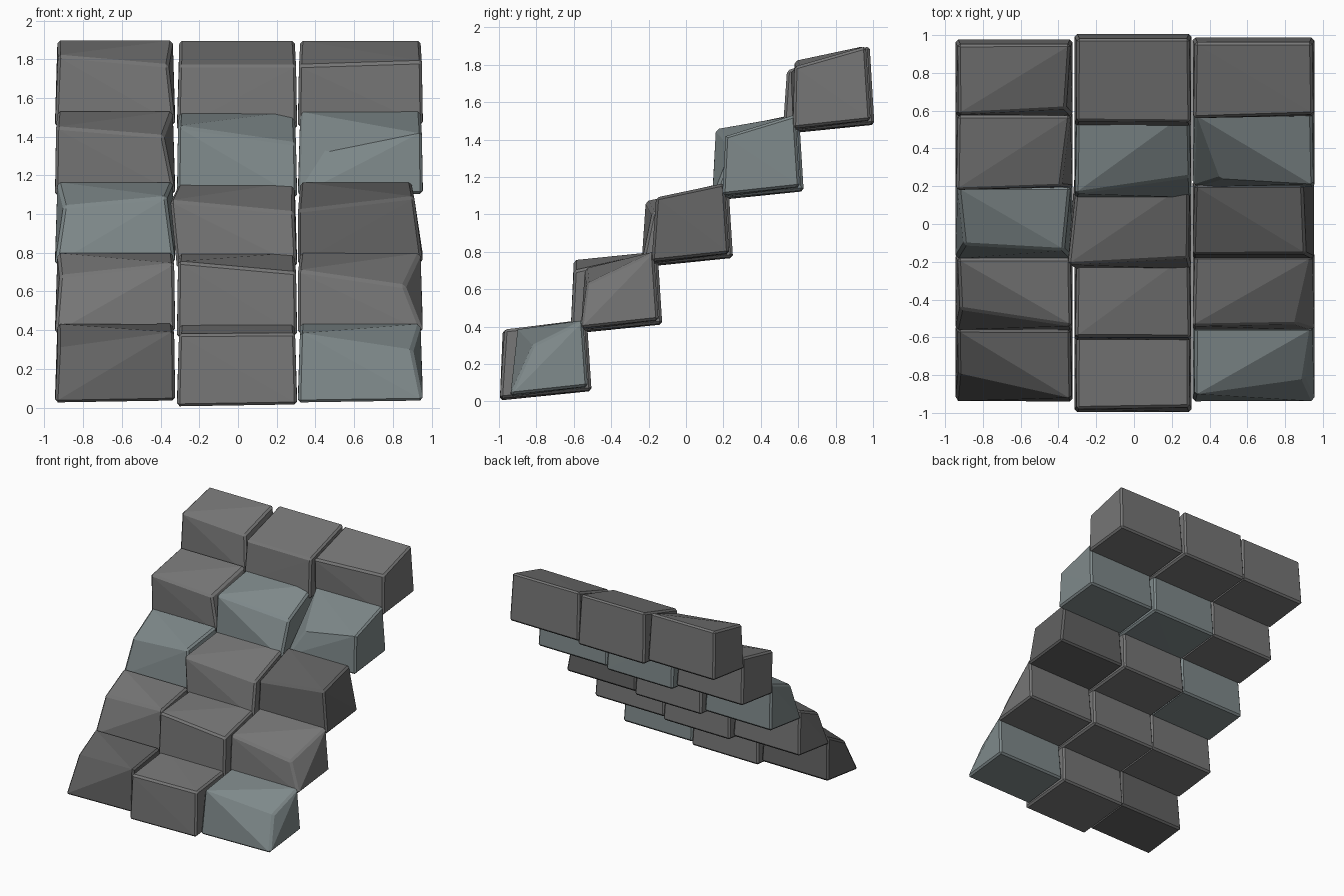
import bpy, bmesh

# Three stone tints
def tint(name, rgb):
    m = bpy.data.materials.new(name)
    m.diffuse_color = (*rgb, 1)
    return m

TINTS = [tint("grey_stone", (0.18, 0.18, 0.18)),
         tint("dark_stone", (0.12, 0.12, 0.12)),
         tint("blue_grey_stone", (0.21, 0.25, 0.255))]

# Columns: name, left x, right x, front y, back y, bottom z
COLUMNS = [("left", -0.945, -0.325, -0.94, -0.535, 0.025),
           ("centre", -0.315, 0.305, -0.995, -0.505, 0.005),
           ("right", 0.31, 0.955, -0.94, -0.525, 0.025)]

# Worn top front edge of each block: left (x, y, z), right (x, y, z)
EDGES = [
    # step 1
    [((-0.93, -0.79, 0.31), (-0.33, -0.92, 0.39)),
     ((-0.305, -0.98, 0.38), (0.295, -0.97, 0.385)),
     ((0.32, -0.90, 0.385), (0.90, -0.82, 0.30))],
    # step 2
    [((-0.92, -0.45, 0.68), (-0.33, -0.54, 0.745)),
     ((-0.31, -0.60, 0.755), (0.30, -0.60, 0.70)),
     ((0.31, -0.54, 0.71), (0.86, -0.53, 0.63))],
    # step 3
    [((-0.90, -0.11, 1.04), (-0.37, -0.14, 1.09)),
     ((-0.35, -0.215, 1.07), (0.29, -0.18, 1.01)),
     ((0.31, -0.16, 1.02), (0.91, -0.16, 1.09))],
    # step 4
    [((-0.94, 0.18, 1.45), (-0.385, 0.20, 1.405)),
     ((-0.31, 0.16, 1.455), (0.30, 0.25, 1.365)),
     ((0.455, 0.24, 1.32), (0.95, 0.21, 1.42))],
    # step 5
    [((-0.93, 0.58, 1.82), (-0.36, 0.61, 1.77)),
     ((-0.305, 0.545, 1.77), (0.30, 0.54, 1.77)),
     ((0.315, 0.56, 1.77), (0.95, 0.58, 1.79))],
]
SHADE = ["102", "000", "201", "022", "000"]

def block(step, col):
    name, xl, xr, yf, yb, zb = COLUMNS[col]
    dy, dz = 0.378 * step, 0.356 * step
    tl, tr = EDGES[step][col]
    ztop = 0.435 + 0.366 * step
    inset = 0.06 if (step, col) == (2, 2) else 0.012
    bottom = [(xl, yf + dy, zb + dz), (xr, yf + dy, zb + dz + 0.01),
              (xr, yb + dy, zb + dz + 0.055), (xl, yb + dy, zb + dz + 0.05)]
    top = [tl, tr, (xr - inset, yb + dy - 0.025, ztop),
           (xl + 0.012, yb + dy - 0.025, ztop)]
    bm = bmesh.new()
    for p in bottom + top:
        bm.verts.new(p)
    bmesh.ops.convex_hull(bm, input=bm.verts[:])
    bmesh.ops.recalc_face_normals(bm, faces=bm.faces[:])
    # Chip only the true block edges, leaving near-flat facets whole
    sharp = [e for e in bm.edges if e.calc_face_angle(0) > 0.7]
    bmesh.ops.bevel(bm, geom=sharp, offset=0.014, segments=1,
                    profile=0.5, affect='EDGES', clamp_overlap=True)
    label = f"step_{step + 1}_{name}_block"
    me = bpy.data.meshes.new(label)
    bm.to_mesh(me)
    bm.free()
    me.materials.append(TINTS[int(SHADE[step][col])])
    bpy.context.collection.objects.link(bpy.data.objects.new(label, me))

# Five steps of three blocks
for s in range(5):
    for c in range(3):
        block(s, c)
